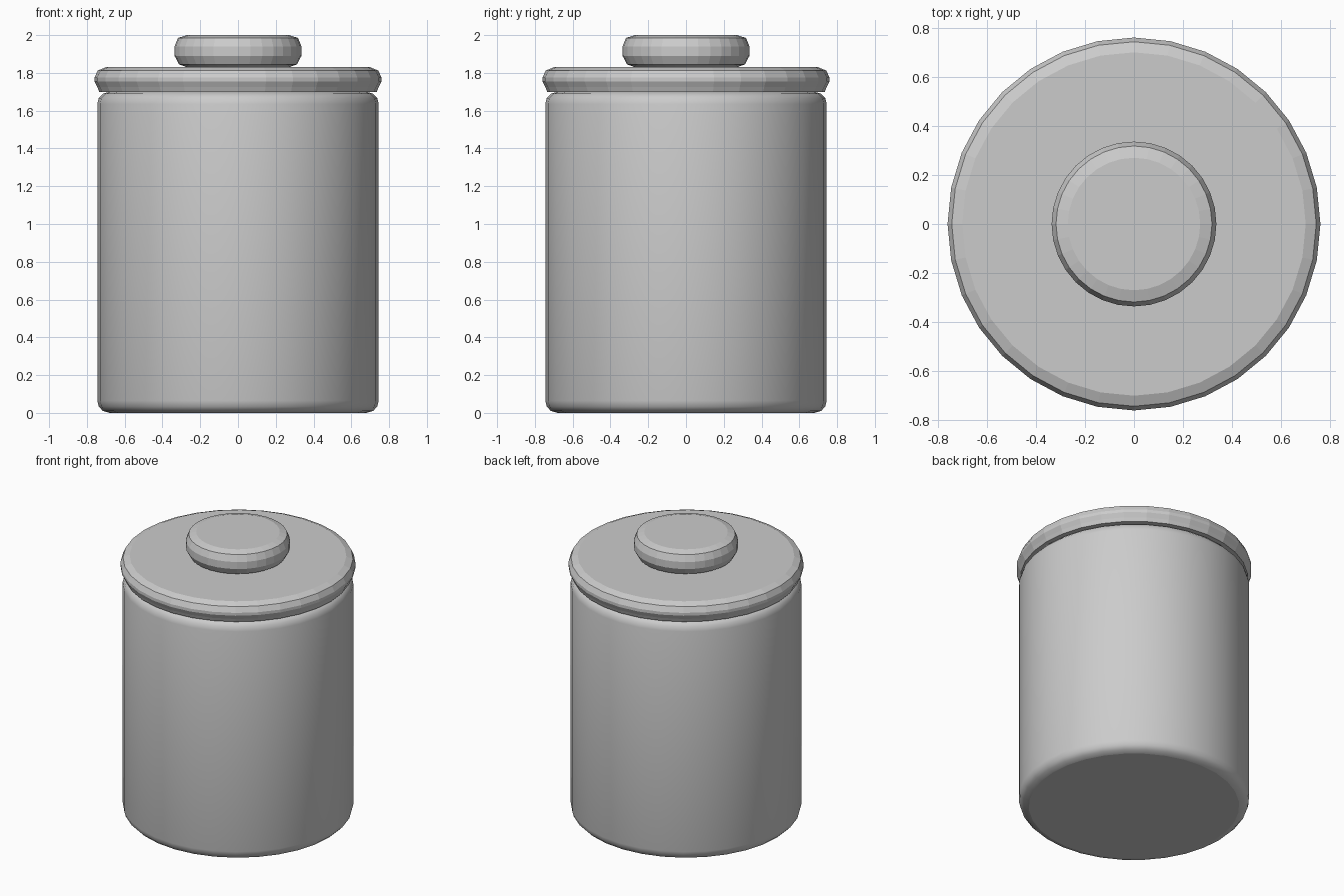
import bpy, bmesh, math

if "Cube" in bpy.data.objects:
    bpy.data.objects.remove(bpy.data.objects["Cube"])

SIDES = 32


def lathe(name, profile, smooth=False):
    """Revolve (radius, z) points around z and cap both ends."""
    bm = bmesh.new()
    rings = []
    for r, z in profile:
        rings.append([bm.verts.new((r * math.cos(2 * math.pi * i / SIDES),
                                    r * math.sin(2 * math.pi * i / SIDES), z))
                      for i in range(SIDES)])
    for low, high in zip(rings, rings[1:]):
        for i in range(SIDES):
            j = (i + 1) % SIDES
            bm.faces.new((low[i], low[j], high[j], high[i]))
    bm.faces.new(rings[0][::-1])
    bm.faces.new(rings[-1])
    if smooth:
        for f in bm.faces:
            f.smooth = len(f.verts) == 4
    mesh = bpy.data.meshes.new(name)
    bm.to_mesh(mesh)
    bm.free()
    obj = bpy.data.objects.new(name, mesh)
    bpy.context.collection.objects.link(obj)
    return obj


# Smooth jar body with rounded bottom and shoulder
lathe("jar_body", [(0.68, 0), (0.715, 0.01), (0.737, 0.033), (0.745, 0.065),
                   (0.745, 1.635), (0.737, 1.667), (0.715, 1.69), (0.68, 1.70)],
      smooth=True)

# Faceted lid disc
lathe("lid", [(0.68, 1.70), (0.735, 1.70), (0.745, 1.725), (0.76, 1.755), (0.76, 1.775),
              (0.743, 1.812), (0.70, 1.83)])

# Faceted knob resting on the lid
lathe("lid_knob", [(0.27, 1.83), (0.312, 1.845), (0.336, 1.89), (0.336, 1.94),
                   (0.318, 1.985), (0.27, 2.0)])
